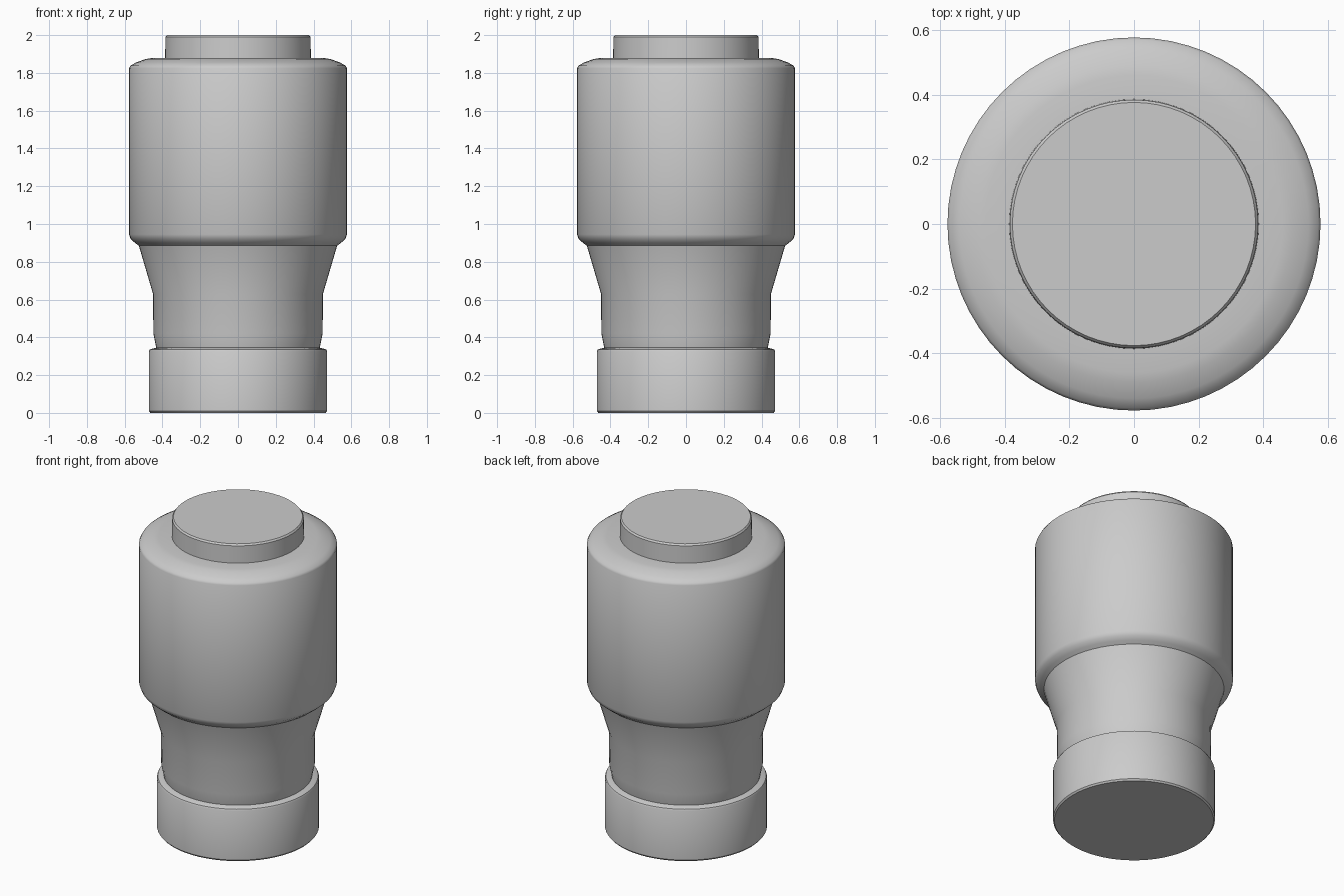
import bpy, bmesh, math

if "Cube" in bpy.data.objects:
    bpy.data.objects.remove(bpy.data.objects["Cube"])

SEGMENTS = 64


def lathe(name, profile):
    """Revolve a list of (radius, z) points around the z axis, with closed ends."""
    bm = bmesh.new()
    rings = []
    for r, z in profile:
        rings.append([bm.verts.new((r * math.cos(2 * math.pi * i / SEGMENTS),
                                    r * math.sin(2 * math.pi * i / SEGMENTS), z))
                      for i in range(SEGMENTS)])
    for low, high in zip(rings, rings[1:]):
        for i in range(SEGMENTS):
            j = (i + 1) % SEGMENTS
            bm.faces.new((low[i], low[j], high[j], high[i]))
    bm.faces.new(rings[0][::-1])
    bm.faces.new(rings[-1])
    mesh = bpy.data.meshes.new(name)
    bm.to_mesh(mesh)
    bm.free()
    obj = bpy.data.objects.new(name, mesh)
    bpy.context.collection.objects.link(obj)
    bpy.context.view_layer.objects.active = obj
    obj.select_set(True)
    bpy.ops.object.shade_smooth_by_angle(angle=math.radians(35))
    obj.select_set(False)
    return obj


# One continuous outer skin: base collar, waist, flare, main barrel and top cap
lathe("turned_body", [
    # base collar
    (0.464, 0.0), (0.472, 0.01), (0.472, 0.325), (0.467, 0.335), (0.455, 0.34),
    # groove and waist
    (0.433, 0.345), (0.448, 0.42), (0.45, 0.63),
    # flare up to the barrel
    (0.525, 0.885), (0.545, 0.90),
    # main barrel with rounded lower edge and sloped shoulder
    (0.568, 0.92), (0.577, 0.945), (0.577, 1.825), (0.57, 1.838),
    (0.54, 1.855), (0.49, 1.873), (0.46, 1.878),
    # top cap
    (0.386, 1.88), (0.384, 1.99), (0.376, 2.0),
])
